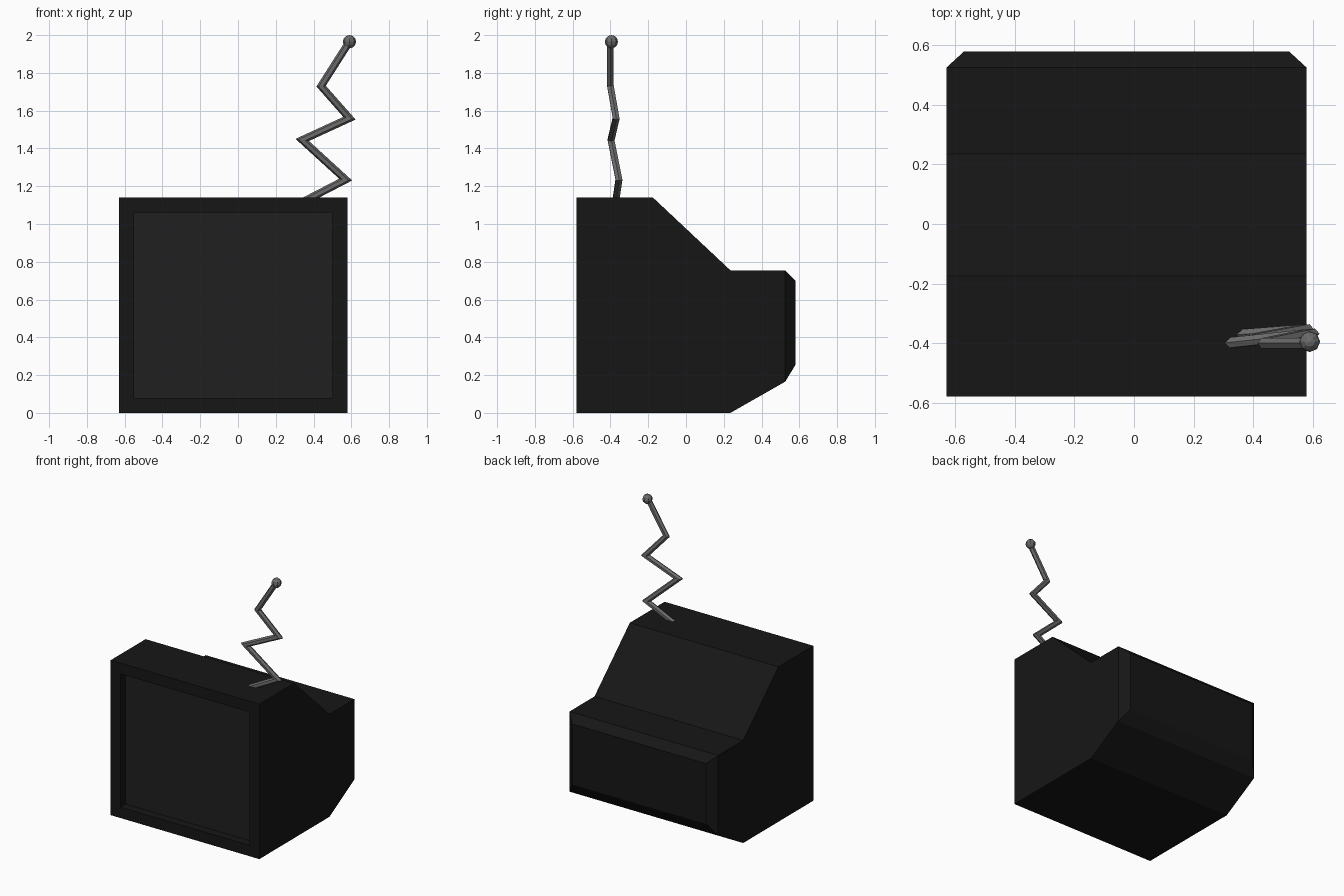
import bpy, bmesh, math
from mathutils import Vector, Matrix

if "Cube" in bpy.data.objects:
    bpy.data.objects.remove(bpy.data.objects["Cube"])


def material(name, v):
    m = bpy.data.materials.new(name)
    m.diffuse_color = (v, v, v, 1)
    m.use_nodes = True
    m.node_tree.nodes["Principled BSDF"].inputs["Base Color"].default_value = m.diffuse_color
    return m


def make_object(name, bm, *mats):
    bmesh.ops.recalc_face_normals(bm, faces=bm.faces[:])
    mesh = bpy.data.meshes.new(name)
    bm.to_mesh(mesh)
    bm.free()
    for m in mats:
        mesh.materials.append(m)
    ob = bpy.data.objects.new(name, mesh)
    bpy.context.collection.objects.link(ob)
    return ob


black = material("casing_black", 0.008)
glass = material("screen_dark", 0.014)
metal = material("antenna_grey", 0.15)

# Casing: side profile (y, z, inset of the side walls) spanned across x
X0, X1 = -0.63, 0.58
profile = [(-0.58, 0, 0), (0.235, 0, 0), (0.525, 0.165, 0), (0.58, 0.255, 0.06),
           (0.58, 0.70, 0.06), (0.525, 0.755, 0), (0.235, 0.755, 0),
           (-0.175, 1.14, 0), (-0.58, 1.14, 0)]
bm = bmesh.new()
left = [bm.verts.new((X0 + i, y, z)) for y, z, i in profile]
right = [bm.verts.new((X1 - i, y, z)) for y, z, i in profile]
n = len(profile)
walls = [bm.faces.new((left[i], left[(i + 1) % n], right[(i + 1) % n], right[i]))
         for i in range(n)]
for side in (left, right):
    bm.faces.new(side[:3] + side[5:])   # flat side wall
    bm.faces.new(side[2:6])             # chamfer beside the back panel
bmesh.ops.recalc_face_normals(bm, faces=bm.faces[:])

# Screen: recessed panel in the front wall
front = walls[-1]
bmesh.ops.inset_individual(bm, faces=[front], thickness=0.08, use_even_offset=True)
bmesh.ops.inset_individual(bm, faces=[front], thickness=0.0, depth=-0.06)
front.material_index = 1
make_object("casing", bm, black, glass)

# Bent antenna: hexagonal rod swept along a zigzag with mitred corners
path = [Vector(p) for p in [(0.31, -0.375, 1.10), (0.57, -0.355, 1.235),
                            (0.34, -0.397, 1.445), (0.59, -0.37, 1.56),
                            (0.44, -0.40, 1.73), (0.59, -0.40, 1.965)]]
SIDES, R = 6, 0.02
dirs = [(b - a).normalized() for a, b in zip(path, path[1:])]
bm = bmesh.new()
u = dirs[0].cross(Vector((0, 1, 0))).normalized()
v = dirs[0].cross(u)
ring_pts = [path[0] + R * (math.cos(a) * u + math.sin(a) * v)
            for a in (math.tau * k / SIDES for k in range(SIDES))]
rings = [[bm.verts.new(p) for p in ring_pts]]
for i, d in enumerate(dirs):
    end = path[i + 1]
    normal = d + dirs[i + 1] if i + 1 < len(dirs) else d
    ring_pts = [p + d * ((end - p).dot(normal) / d.dot(normal)) for p in ring_pts]
    rings.append([bm.verts.new(p) for p in ring_pts])
for a, b in zip(rings, rings[1:]):
    for k in range(SIDES):
        j = (k + 1) % SIDES
        bm.faces.new((a[k], a[j], b[j], b[k]))
bm.faces.new(rings[0])
bm.faces.new(rings[-1])
make_object("antenna_rod", bm, metal)

# Ball on the antenna tip
bm = bmesh.new()
bmesh.ops.create_uvsphere(bm, u_segments=8, v_segments=6, radius=0.035,
                          matrix=Matrix.Translation((0.59, -0.395, 1.965)))
make_object("antenna_tip", bm, metal)
